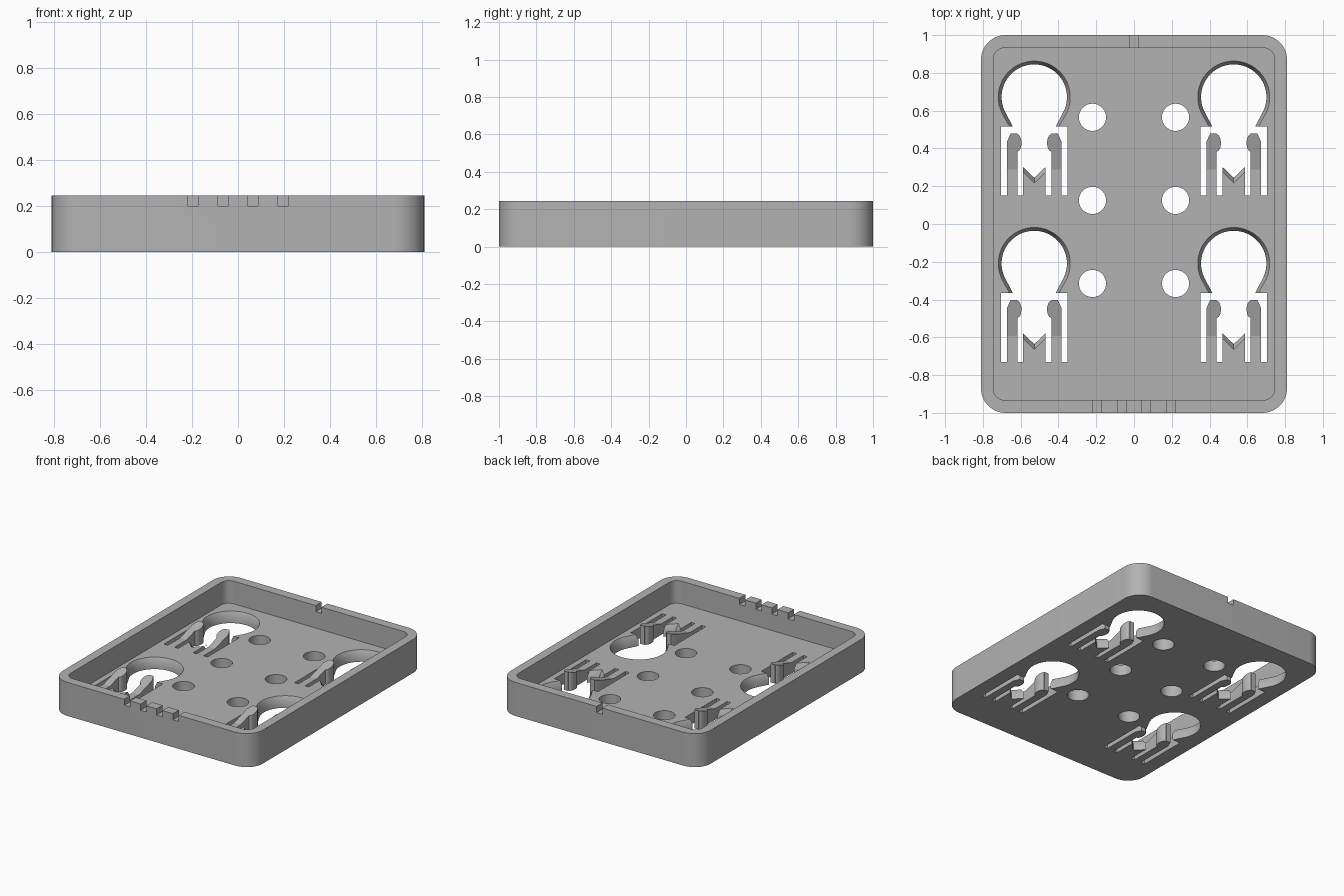
import bpy, bmesh, math

cube = bpy.data.objects.get("Cube")
if cube:
    bpy.data.objects.remove(cube, do_unlink=True)

HEIGHT, FLOOR = 0.245, 0.08
grey = bpy.data.materials.new("plain grey")
grey.use_nodes = True
grey.diffuse_color = (0.45, 0.45, 0.45, 1)
grey.node_tree.nodes["Principled BSDF"].inputs["Base Color"].default_value = grey.diffuse_color


def loft(name, low, high, z0, z1):
    """Solid between two outlines; z1 is a height or a function of the point."""
    top_z = z1 if callable(z1) else lambda x, y: z1
    bm = bmesh.new()
    a = [bm.verts.new((x, y, z0)) for x, y in low]
    b = [bm.verts.new((x, y, top_z(x, y))) for x, y in high]
    bm.faces.new(a)
    bm.faces.new(b)
    for i in range(len(a)):
        j = (i + 1) % len(a)
        bm.faces.new((a[i], a[j], b[j], b[i]))
    bmesh.ops.recalc_face_normals(bm, faces=bm.faces)
    mesh = bpy.data.meshes.new(name)
    bm.to_mesh(mesh)
    bm.free()
    mesh.materials.append(grey)
    ob = bpy.data.objects.new(name, mesh)
    bpy.context.collection.objects.link(ob)
    return ob


def prism(name, outline, z0, z1):
    return loft(name, outline, outline, z0, z1)


def select(ob):
    bpy.ops.object.select_all(action='DESELECT')
    ob.select_set(True)
    bpy.context.view_layer.objects.active = ob


def cut(ob, cutter):
    mod = ob.modifiers.new("cut", 'BOOLEAN')
    mod.operation, mod.solver, mod.object = 'DIFFERENCE', 'EXACT', cutter
    select(ob)
    bpy.ops.object.modifier_apply(modifier="cut")
    bpy.data.objects.remove(cutter, do_unlink=True)


def arc(cx, cy, rx, ry, start, end, n):
    angles = [math.radians(start + (end - start) * i / n) for i in range(n + 1)]
    return [(cx + rx * math.cos(t), cy + ry * math.sin(t)) for t in angles]


def rounded_rect(w, h, r):
    pts = []
    for k, (sx, sy) in enumerate([(1, 1), (-1, 1), (-1, -1), (1, -1)]):
        pts += arc(sx * (w - r), sy * (h - r), r, r, 90 * k, 90 * k + 90, 12)
    return pts


def box(x, y, w, d):
    return [(x - w, y - d), (x + w, y - d), (x + w, y + d), (x - w, y + d)]


def mirrored(half):
    """Close a right-hand half outline whose end points lie on the centre line."""
    return half + [(-x, y) for x, y in reversed(half[1:-1])]


def shifted(outline, cx, cy, sx=1):
    return [(cx + sx * x, cy + y) for x, y in outline]


def head(r, neck):
    """Right half of the round opening, running tangentially into its neck."""
    end = math.degrees(math.atan2(-0.157, neck) - math.acos(r / math.hypot(neck, 0.157)) + 2 * math.acos(r / math.hypot(neck, 0.157)))
    return [(0, r)] + arc(0, 0, r, r, 90, end, 30)[1:] + [(neck, -0.157)]


# Tray shell
tray = prism("tray", rounded_rect(0.81, 1.0, 0.13), 0, HEIGHT)
cut(tray, prism("cavity", rounded_rect(0.745, 0.932, 0.06), FLOOR, 0.4))

# Notches in the rim
for x, y in [(-0.197, -1), (-0.065, -1), (0.065, -1), (0.197, -1), (0, 1)]:
    cut(tray, prism("notch", box(x, y * 0.97, 0.023, 0.07), 0.2, 0.4))

# Screw holes
for x in (-0.22, 0.22):
    for y in (0.565, 0.125, -0.315):
        cut(tray, prism("hole", arc(x, y, 0.072, 0.072, 0, 352.5, 47), -0.1, 0.16))

# Keyhole openings with spring slots and a notched tongue
LEG = -0.522
keyhole = mirrored(head(0.173, 0.113) + [
    (0.176, -0.157), (0.176, LEG), (0.144, LEG), (0.144, -0.384), (0.09, -0.384),
    (0.09, LEG), (0.06, LEG), (0.06, -0.37), (0, -0.427)])
bevel_low = mirrored(head(0.173, 0.113) + [(0.113, -0.17), (0, -0.17)])
bevel_high = mirrored(head(0.193, 0.133) + [(0.133, -0.17), (0, -0.17)])
vee_low = mirrored([(0, -0.3), (0.07, -0.36), (0, -0.427)])
vee_high = mirrored([(0, -0.3), (0.07, -0.39), (0, -0.46)])

# Clip with a sloping top and a rounded catch on its inner side
clip = [(0.09, -0.384), (0.144, -0.384), (0.144, -0.235), (0.125, -0.193), (0.09, -0.193)]
clip += arc(0.09, -0.243, 0.022, 0.045, 90, 270, 12)

for side, cx in (("right", -0.528), ("left", 0.528)):
    for row, cy in (("back", 0.672), ("front", -0.209)):
        cut(tray, prism("keyhole", shifted(keyhole, cx, cy), -0.1, 0.16))
        for low, high in ((bevel_low, bevel_high), (vee_low, vee_high)):
            cut(tray, loft("bevel", shifted(low, cx, cy), shifted(high, cx, cy), 0.045, 0.085))
        for sx, hand in ((-1, "outer" if cx < 0 else "inner"), (1, "inner" if cx < 0 else "outer")):
            ob = prism(f"{row}_{side}_{hand}_clip", shifted(clip, cx, cy, sx), 0,
                       lambda x, y: FLOOR + 0.3 * (y - cy + 0.384))
            select(ob)
            bpy.ops.object.shade_smooth_by_angle(angle=math.radians(30))

select(tray)
bpy.ops.object.shade_smooth_by_angle(angle=math.radians(30))
